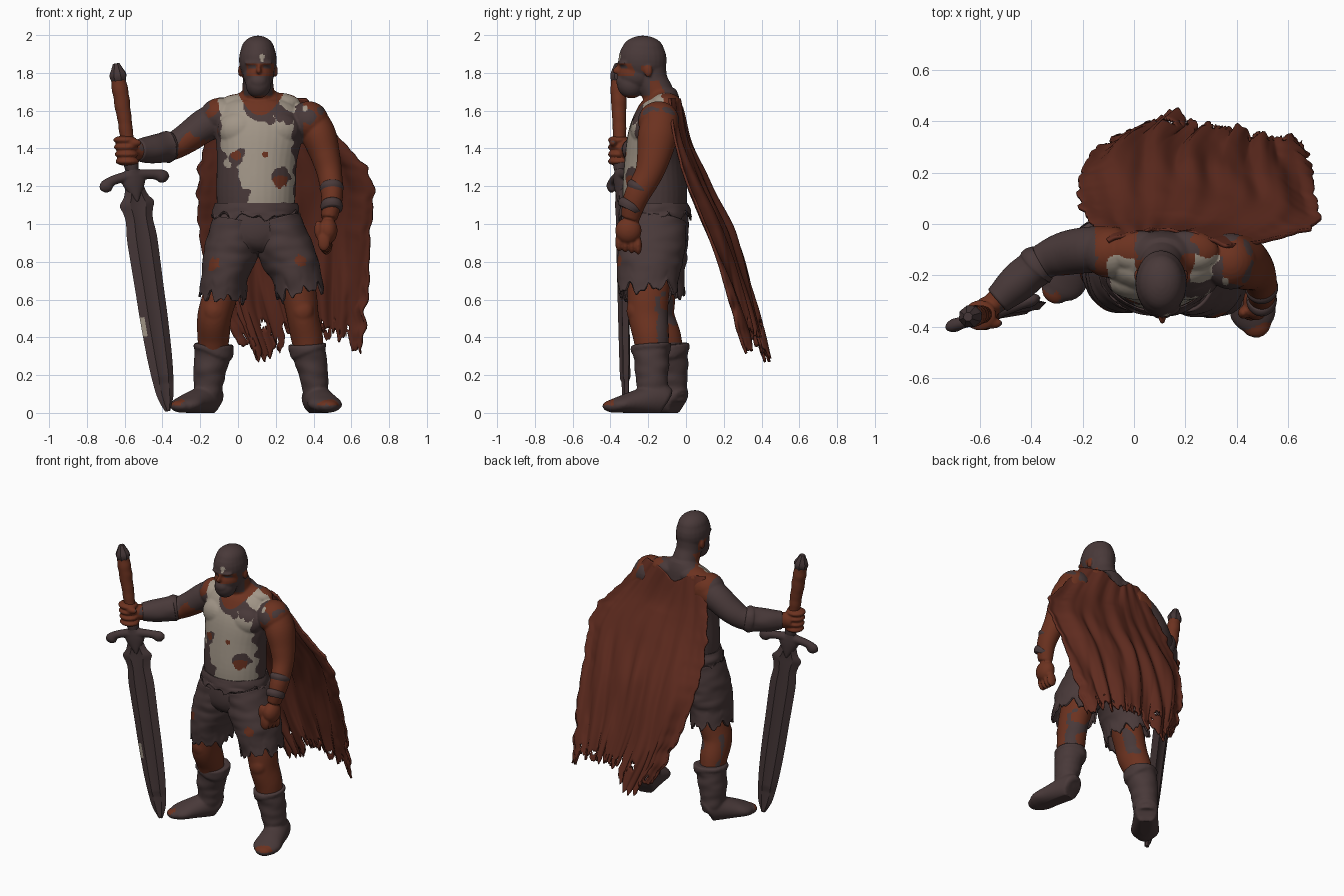
import bpy, bmesh, math, random
from mathutils import Vector, Matrix, noise
random.seed(4)
X, Y, Z = Vector((1, 0, 0)), Vector((0, 1, 0)), Vector((0, 0, 1))

def material(name, rgb):
    m = bpy.data.materials.new(name)
    m.diffuse_color = (*rgb, 1)
    return m

DARK = material("dark grey brown", (0.066, 0.041, 0.041))
RUST = material("rust skin", (0.150, 0.032, 0.014))
BEIGE = material("worn beige", (0.36, 0.305, 0.245))
CLOTH = material("cape rust", (0.118, 0.025, 0.014))
STEEL = material("dark steel", (0.060, 0.038, 0.039))
D, R, B = 0, 1, 2

def spline(pts, t):
    """Catmull-Rom point on a list of tuples, t in 0..1"""
    n = len(pts) - 1
    i = min(int(t * n), n - 1)
    f = t * n - i
    q = [pts[max(0, min(n, i + k))] for k in (-1, 0, 1, 2)]
    return [.5 * (2*b + (c-a)*f + (2*a-5*b+4*c-d)*f*f + (3*b-a-3*c+d)*f**3) for a, b, c, d in zip(*q)]

def tube(bm, pts, ref=X, n=32, m=28, rag=0, wrinkle=0, caps=True):
    """Elliptical tube through (x, y, z, a, b); rag tears the far end"""
    rings = []
    for j in range(m + 1):
        t = j / m
        p = spline(pts, t)
        tan = (Vector(spline(pts, min(1, t + .01))[:3]) - Vector(spline(pts, max(0, t - .01))[:3])).normalized()
        a = (ref - tan * ref.dot(tan)).normalized()
        b = tan.cross(a)
        ring = []
        for k in range(n):
            g = 2 * math.pi * k / n
            co = Vector(p[:3]) + a * (p[3] * math.cos(g)) + b * (p[4] * math.sin(g))
            if wrinkle:
                co += (co - Vector(p[:3])) * wrinkle * noise.noise(Vector((co.x * 9, co.y * 9, co.z * 22)))
            if rag:
                tear = abs(math.sin(4.5 * g)) + noise.noise(Vector((5 * math.cos(g), 5 * math.sin(g), p[0])))
                co += tan * rag * max(0, (t - .6) / .4) * tear
            ring.append(bm.verts.new(co))
        rings.append(ring)
    for r, s in zip(rings, rings[1:]):
        for k in range(n):
            bm.faces.new((r[k], r[(k+1) % n], s[(k+1) % n], s[k]))
    if caps:
        bm.faces.new(rings[0])
        bm.faces.new(rings[-1])

def ball(bm, c, r):
    bmesh.ops.create_uvsphere(bm, u_segments=24, v_segments=14, radius=1,
                              matrix=Matrix.Translation(c) @ Matrix.Diagonal((*r, 1)))

def finish(name, bm, mats, rule=None, voxel=0, solid=0, relax=3, sharp=0):
    bmesh.ops.recalc_face_normals(bm, faces=bm.faces)
    me = bpy.data.meshes.new(name)
    bm.to_mesh(me)
    bm.free()
    ob = bpy.data.objects.new(name, me)
    bpy.context.collection.objects.link(ob)
    if voxel:
        md = ob.modifiers.new("blend", 'REMESH')
        md.mode, md.voxel_size = 'VOXEL', voxel
        md = ob.modifiers.new("relax", 'SMOOTH')
        md.factor, md.iterations = .5, relax
    if solid:
        md = ob.modifiers.new("thickness", 'SOLIDIFY')
        md.thickness, md.offset = solid, 0
    if ob.modifiers:
        dg = bpy.context.evaluated_depsgraph_get()
        me = bpy.data.meshes.new_from_object(ob.evaluated_get(dg))
        ob.modifiers.clear()
        ob.data = me
    me.materials.clear()
    for m in mats:
        me.materials.append(m)
    for v in me.vertices:
        v.co.z = max(v.co.z, 0)
    for p in me.polygons:
        p.material_index = rule(p.center, p.normal) if rule else 0
    me.shade_smooth()
    if sharp:
        me.set_sharp_from_angle(angle=math.radians(sharp))

# ---- body: head, torso, arms and hands blended into one surface
bm = bmesh.new()
tube(bm, [(.095, -.165, 1.02, .2, .165), (.095, -.165, 1.17, .21, .172), (.1, -.165, 1.34, .212, .16),
          (.11, -.155, 1.48, .232, .15), (.11, -.14, 1.58, .225, .125), (.11, -.125, 1.65, .16, .095),
          (.11, -.13, 1.71, .08, .075)])
tube(bm, [(.11, -.12, 1.58, .11, .09), (.108, -.145, 1.68, .088, .085), (.105, -.182, 1.76, .08, .085),
          (.105, -.195, 1.83, .08, .09)])
for c, r in [((.105, -.23, 1.868), (.1, .128, .13)), ((.105, -.228, 1.92), (.089, .112, .077)),
             ((.108, -.26, 1.79), (.082, .1, .085)),
             ((.108, -.29, 1.74), (.068, .075, .075)), ((.108, -.325, 1.755), (.05, .045, .045)),
             ((.108, -.325, 1.852), (.075, .037, .016)), ((.11, -.362, 1.812), (.014, .028, .02)),
             ((.112, -.35, 1.835), (.01, .018, .03)),
             ((.012, -.2, 1.81), (.012, .022, .032)), ((.199, -.2, 1.81), (.012, .022, .032)),
             ((.02, -.215, 1.5), (.13, .08, .1)), ((.2, -.215, 1.5), (.13, .08, .1)),
             ((.02, -.105, 1.635), (.12, .08, .055)), ((.21, -.105, 1.64), (.12, .08, .055)),
             ((-.095, -.11, 1.575), (.105, .1, .093)), ((.375, -.145, 1.545), (.105, .11, .105)),
             ((.09, -.215, 1.2), (.16, .118, .15))]:
    ball(bm, c, r)
tube(bm, [(-.06, -.1, 1.57, .09, .1), (-.17, -.1, 1.525, .09, .09), (-.27, -.115, 1.455, .085, .08),
          (-.35, -.145, 1.41, .07, .072), (-.44, -.215, 1.395, .07, .072), (-.54, -.305, 1.39, .045, .05),
          (-.58, -.33, 1.39, .045, .055)], ref=Y)
tube(bm, [(.385, -.13, 1.57, .08, .09), (.428, -.15, 1.47, .092, .105), (.463, -.17, 1.36, .078, .09),
          (.486, -.2, 1.26, .066, .074), (.498, -.265, 1.14, .057, .066), (.482, -.295, 1.03, .043, .05)])
for i in range(4):                                    # curled fingers of both hands
    ball(bm, (-.598 + .004 * i, -.355, 1.445 - .038 * i), (.064, .06, .023))
    ball(bm, (.455 + .004 * i, -.355 + .034 * i, .905 - .006 * i), (.034, .02, .05))
ball(bm, (-.555, -.385, 1.43), (.045, .022, .022))
ball(bm, (.475, -.305, .965), (.052, .07, .07))
ball(bm, (.425, -.345, .97), (.022, .024, .05))

def near(c, spots):
    return any(math.hypot(c.x - x, c.z - z) < r * (1 + .5 * noise.noise(c * 30)) for x, z, r in spots)

def body_rule(c, n):
    x, y, z = c
    e = noise.noise(c * 14)
    dx = abs(x - .115)
    if z > 1.68 and dx < .13 and (y < -.19 or z > 1.76):          # head
        if near(c, [(.128, 1.885, .015), (.13, 1.865, .01)]) and y < -.3:
            return B
        if y < -.27 and 1.782 < z < 1.85 and dx < .07 + .01 * e:
            return D if abs(z - 1.833) < .008 and .02 < dx < .06 else R
        if dx > .08 and -.235 < y < -.17 and 1.77 < z < 1.84:
            return R
        return D
    if x < -.15:                                                   # sword arm
        if x < -.52:
            return R
        return D if n.z + .8 * e > .1 or n.y > .45 or near(c, [(-.19, 1.51, .06)]) else R
    if x > (.345 if z > 1.4 else .37):                             # hanging arm
        if near(c, [(.355, 1.615, .018)]) and y < -.15:
            return B
        return D if z > 1.5 and near(c, [(.365, 1.57, .045), (.44, 1.6, .02)]) else R
    neck = 1.575 + 8 * (x - .12) ** 2 + .008 * e
    if y > -.13 + .03 * e and z > 1.48:                            # upper back
        return D if dx < .12 + .05 * e else R
    if z > neck and dx < .13:
        return R
    if x < -.1 + .015 * e and z > 1.48:
        return R if e < .15 else D
    if y > -.17 and z < 1.6 or n.y > -.25 and z < 1.6:
        return D
    if near(c, [(-.008, 1.365, .024), (.145, 1.365, .018), (.225, 1.225, .034)]):
        return R
    left = -.105 + min(.14, max(0, 1.4 - z) * .8) + .055 * e       # worn shirt front
    right = .295 + .03 * e + max(0, z - 1.58) * .6
    if neck - .035 - .02 * e < z and .03 < x < .22:
        return D
    if near(c, [(.225, 1.585, .045), (.275, 1.56, .04), (.315, 1.54, .03), (-.01, 1.34, .034), (-.03, 1.27, .03),
                (.235, 1.25, .045), (.02, 1.38, .025), (.18, 1.55, .025)]):
        return D
    if near(c, [(-.055, 1.32, .022)]):
        return B
    return B if left < x < right and z > 1.105 + .02 * e else D

finish("body", bm, (DARK, RUST, BEIGE), body_rule, voxel=.0065, relax=5)

# ---- arm wraps
bm = bmesh.new()
tube(bm, [(-.355, -.15, 1.41, .074, .078), (-.375, -.162, 1.407, .082, .086), (-.395, -.18, 1.403, .075, .08),
          (-.45, -.225, 1.395, .073, .074), (-.53, -.295, 1.39, .056, .058)], ref=Y, wrinkle=.08)
finish("bracer", bm, (DARK,))
bm = bmesh.new()
for s in (0, .095):
    tube(bm, [(.495, -.238 - s * .5, 1.205 - s, .055, .058), (.496, -.248 - s * .5, 1.19 - s, .064 - .05 * s, .069),
              (.497, -.258 - s * .5, 1.17 - s, .055, .058)], m=8)
finish("wrist_wrap", bm, (DARK,))

# ---- shirt hem and torn shorts
bm = bmesh.new()
tube(bm, [(.095, -.165, 1.11, .21, .17), (.095, -.165, 1.075, .22, .182), (.095, -.165, 1.005, .233, .19)],
     n=96, m=20, rag=-.05, wrinkle=.05, caps=False)
finish("shirt_hem", bm, (DARK,), solid=.01)
SHORTS = {"left": [(-.005, -.165, 1.02, .12, .165), (-.03, -.168, .88, .138, .17), (-.06, -.175, .78, .126, .168),
                   (-.073, -.175, .71, .116, .158), (-.079, -.17, .655, .12, .156)],
          "right": [(.205, -.17, 1.02, .12, .165), (.245, -.182, .88, .14, .172), (.292, -.195, .78, .132, .165),
                    (.312, -.2, .72, .124, .155), (.322, -.2, .672, .125, .153)]}
bm = bmesh.new()
tube(bm, [(.095, -.165, 1.12, .2, .165), (.095, -.165, 1.02, .225, .18), (.1, -.168, .94, .225, .178),
          (.105, -.17, .89, .17, .16), (.105, -.17, .855, .07, .12)], n=64)
for side in SHORTS:
    tube(bm, SHORTS[side][:3], n=48)
finish("shorts_seat", bm, (DARK,), voxel=.01, relax=8)
LEGS = {"left": [(-.04, -.16, .8, .1, .12), (-.095, -.165, .62, .092, .11), (-.125, -.165, .51, .09, .105),
                 (-.13, -.12, .4, .085, .095), (-.135, -.09, .28, .07, .08)],
        "right": [(.28, -.19, .8, .1, .12), (.325, -.2, .62, .092, .11), (.343, -.2, .51, .085, .105),
                  (.365, -.185, .4, .085, .095), (.38, -.18, .28, .07, .08)]}
BOOTS = {"left": [(-.128, -.09, .365, .107, .108), (-.13, -.088, .335, .108, .11), (-.137, -.085, .31, .095, .096),
                  (-.15, -.08, .22, .088, .093), (-.158, -.075, .13, .075, .082), (-.158, -.075, .06, .072, .08)],
         "right": [(.37, -.185, .365, .1, .105), (.372, -.183, .335, .102, .107), (.38, -.182, .31, .088, .096),
                   (.396, -.18, .22, .08, .09), (.41, -.178, .13, .068, .08), (.415, -.178, .06, .07, .08)]}
FEET = {"left": ((-.135, -.04), (-.31, -.265)), "right": ((.405, -.115), (.478, -.4))}
for side in ("left", "right"):
    bm = bmesh.new()
    tube(bm, SHORTS[side], n=96, m=48, rag=.05, wrinkle=.05, caps=False)
    finish(side + "_shorts_leg", bm, (DARK, RUST), solid=.012,
           rule=lambda c, n: R if c.y < -.25 and near(c, [(-.125, .785, .03), (.33, .805, .028)]) else D)
    # bare knee
    bm = bmesh.new()
    tube(bm, LEGS[side])
    k = LEGS[side][2]
    ball(bm, (k[0], k[1] - .07, k[2] + .03), (.058, .045, .065))
    finish(side + "_knee", bm, (RUST, DARK), voxel=.009,
           rule=lambda c, n: 1 if n.y > .3 and noise.noise(c * 11) > .1 else 0)
    # boot with cuff, wrinkled shaft and foot
    bm = bmesh.new()
    tube(bm, BOOTS[side], m=40, wrinkle=.09)
    h, t = (Vector((*p, 0)) for p in FEET[side])
    u = (t - h).normalized()
    foot = [(-.03, .06, .05, .05), (.0, .065, .07, .065), (.1, .072, .074, .085), (.55, .056, .083, .062),
            (.8, .045, .09, .045), (.96, .036, .07, .036), (1.0, .034, .045, .028)]
    tube(bm, [(*(h.lerp(t, f)).xy, z, a, b) for f, z, a, b in foot], ref=u.cross(Z))
    ball(bm, (*t.lerp(h, .06).xy, .036), (.06, .06, .034))
    finish(side + "_boot", bm, (DARK, RUST), voxel=.009, relax=3,
           rule=lambda c, n: R if (c - t).length < .075 and noise.noise(c * 25) > .0 and n.z > .1 else D)

# ---- sword, in its own tilted frame
P0, P1 = Vector((-.645, -.36, 1.85)), Vector((-.372, -.318, .005))
AX = (P1 - P0).normalized()
W = Vector((.95, .31, 0))
W = (W - AX * W.dot(AX)).normalized()
N = AX.cross(W)

def S(s, w=0, th=0):
    return P0 + AX * s + W * w + N * th

def along(rows):
    return [(*S(s), a, b) for s, a, b in rows]

bm = bmesh.new()
outline = [(.6, .045), (.66, .052), (.71, .068), (.75, .096), (.79, .084), (.84, .076), (.93, .084), (1.05, .083),
           (1.2, .08), (1.35, .078), (1.5, .073), (1.62, .066), (1.74, .053), (1.8, .04), (1.862, .014)]
prev = None
for j in range(85):
    s, w = spline(outline, j / 84)
    th = .02 if s < 1.7 else .012
    shape = [(-w, 0), (-w*.7, th*.55), (-w*.45, th), (-w*.2, th*.75), (w*.2, th*.75), (w*.45, th), (w, 0),
             (w*.45, -th), (w*.2, -th*.75), (-w*.2, -th*.75), (-w*.45, -th), (-w*.7, -th*.55)]
    ring = [bm.verts.new(S(s, a, b)) for a, b in shape]
    if prev:
        for k in range(12):
            bm.faces.new((prev[k], prev[(k+1) % 12], ring[(k+1) % 12], ring[k]))
    else:
        bm.faces.new(ring)
    prev = ring
bm.faces.new(prev)
finish("sword_blade", bm, (STEEL, BEIGE), sharp=25,
       rule=lambda c, n: 1 if 1.35 < (c - P0).dot(AX) < 1.46 and (c - P0).dot(W) < -.055 and n.y < 0 else 0)
bm = bmesh.new()
guard = [(-.175, .66, .01, .02), (-.158, .638, .026, .036), (-.12, .612, .024, .026), (-.05, .602, .028, .028),
         (0, .605, .034, .04), (.05, .602, .028, .028), (.12, .612, .024, .026), (.165, .63, .026, .036), (.187, .65, .01, .02)]
tube(bm, [(*S(s, w), a, b) for w, s, a, b in guard], ref=N, m=48)
tube(bm, along([(.56, .03, .03), (.62, .065, .034), (.68, .045, .03), (.74, .008, .022)]), ref=W)
finish("sword_guard", bm, (STEEL,), voxel=.007, relax=2)
bm = bmesh.new()
tube(bm, along([(.09, .04, .038), (.18, .041, .04), (.3, .038, .036), (.45, .033, .032), (.53, .03, .03)]), ref=W, m=40, wrinkle=.1)
finish("sword_grip", bm, (RUST,))
bm = bmesh.new()
tube(bm, along([(.0, .018, .018), (.025, .03, .03), (.06, .047, .044), (.085, .042, .042), (.105, .036, .034)]), ref=W, n=8, m=12)
tube(bm, along([(.515, .03, .03), (.535, .04, .038), (.57, .034, .034)]), ref=W, m=8)
finish("sword_pommel", bm, (STEEL,), sharp=30)

# ---- tattered cape: spline between its left and right edge, with folds and torn rim
EDGE = [(-.1, -.07, 1.665, .36, -.09, 1.665, .055), (-.17, .0, 1.45, .56, -.06, 1.43, .045),
        (-.21, .09, 1.2, .71, .0, 1.22, .07), (-.205, .215, .95, .70, .12, .93, .07),
        (-.13, .31, .65, .68, .23, .62, .055), (.0, .375, .38, .65, .31, .37, .05)]
bm = bmesh.new()
NU, NV = 120, 90
grid = []
for i in range(NU + 1):
    col = []
    u = i / NU
    tear = .07 * noise.noise(Vector((i * .11, 3, 0))) + .05 * noise.noise(Vector((i * .33, 7, 0)))
    tear += .08 * math.exp(-((u - .2) / .1) ** 2) - .05 * math.exp(-((u - .62) / .2) ** 2) + .02 * (u > .93)
    for j in range(NV + 1):
        v = j / NV
        e = spline(EDGE, v)
        rim = .035 * noise.noise(Vector((j * .22, 11, 0))) * min(1, v * 3)
        us = u + rim * (max(0, 1 - u * 6) - max(0, u * 6 - 5))
        p = Vector(e[:3]).lerp(Vector(e[3:6]), us)
        p.y += e[6] * 4 * u * (1 - u)
        p.z -= .07 * math.exp(-((u - .45) / .17) ** 2) * max(0, 1 - v * 4)      # dip below the neck
        warp = 2.2 * noise.noise(Vector((u * 3, v * 2.5, 9)))
        fold = math.sin(u * 38 + 4 * v + warp) + .6 * math.sin(u * 19 - 4 * v + 1) + 1.2 * noise.noise(Vector((u * 16, v * 5, 2)))
        p += Vector((0, .9, .35)) * fold * .011 * min(1, .25 + v * 1.3)
        p += Vector((0, .33, -.95)) * tear * max(0, v - .55) / .45 * 1.2
        col.append(bm.verts.new(p))
    grid.append(col)
holes = [(.13, .47, .028), (.3, .42, .014), (.2, .38, .013), (.47, .45, .014), (.58, .46, .012)]
for i in range(NU):
    for j in range(NV):
        a = grid[i][j].co
        slit = j > NV - 7 and noise.noise(Vector((i * .4, j * .15, 5))) > .3
        if slit or any(math.hypot((a.x - x) * 1.4, a.z - z) < r for x, z, r in holes):
            continue
        bm.faces.new((grid[i][j], grid[i+1][j], grid[i+1][j+1], grid[i][j+1]))
bmesh.ops.delete(bm, geom=[v for v in bm.verts if not v.link_faces], context='VERTS')
finish("cape", bm, (CLOTH,), solid=.014)
